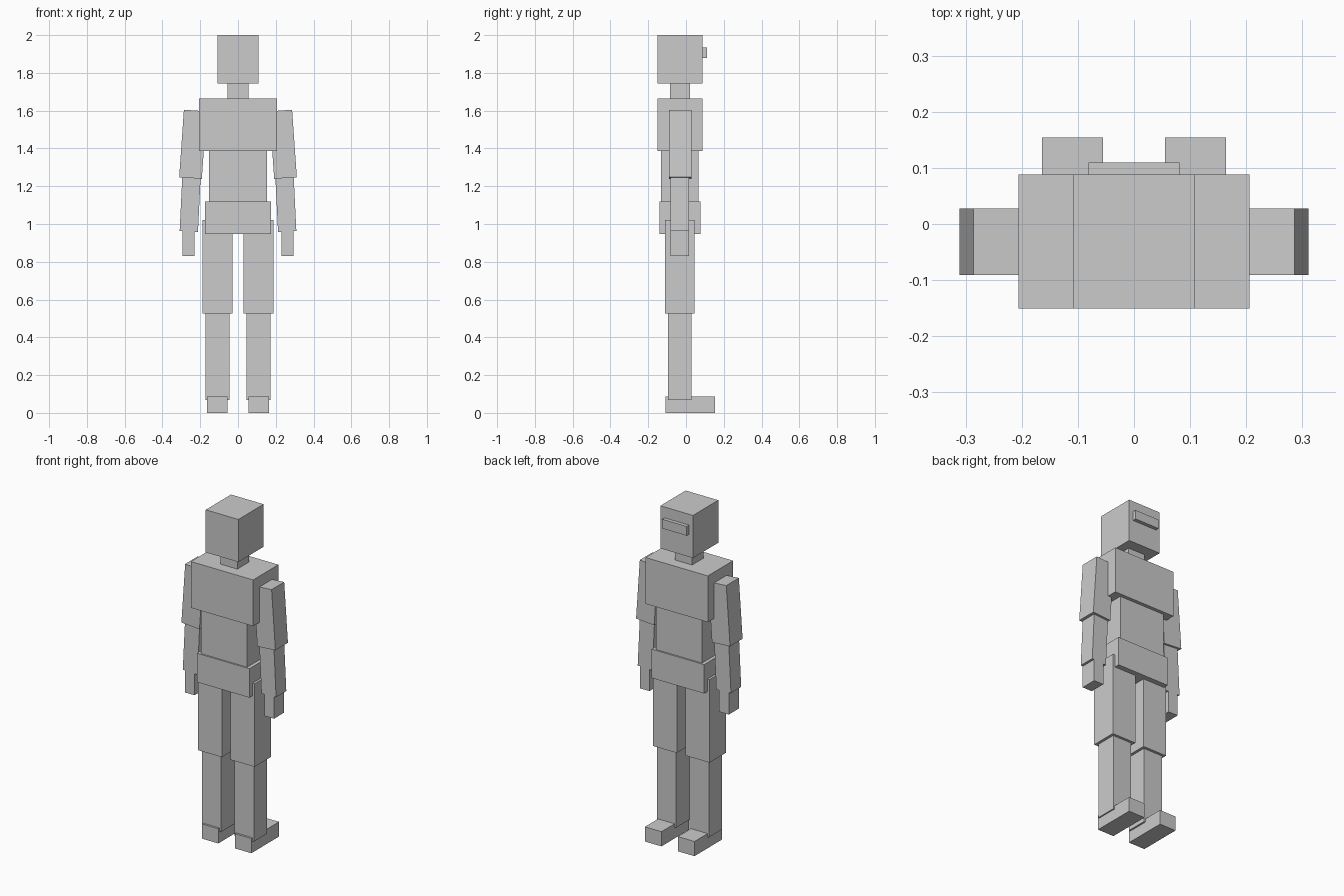
import bpy
import math

grey = bpy.data.materials.new("light grey")
grey.diffuse_color = (0.6, 0.6, 0.6, 1)


def box(name, x, y, z, tilt=0):
    """Box from (min, max) ranges, tilted in degrees about its own y axis."""
    ranges = (x, y, z)
    bpy.ops.mesh.primitive_cube_add(
        size=1,
        location=[(a + b) / 2 for a, b in ranges],
        rotation=(0, math.radians(tilt), 0))
    ob = bpy.context.object
    ob.name = name
    ob.scale = [b - a for a, b in ranges]
    ob.data.materials.append(grey)
    return ob


def pair(name, x, y, z, tilt=0):
    """The same box on both sides of the body."""
    box("right_" + name, x, y, z, tilt)
    box("left_" + name, (-x[1], -x[0]), y, z, -tilt)


# Head and torso
box("head", (-0.108, 0.108), (-0.151, 0.088), (1.745, 2.0))
box("visor", (-0.081, 0.081), (0.08, 0.11), (1.88, 1.935))
box("neck", (-0.056, 0.056), (-0.086, 0.022), (1.663, 1.745))
box("chest", (-0.206, 0.206), (-0.151, 0.088), (1.387, 1.664))
box("abdomen", (-0.153, 0.153), (-0.132, 0.067), (1.12, 1.387))
box("pelvis", (-0.174, 0.174), (-0.141, 0.077), (0.947, 1.12))

# Arms, angled slightly outward
pair("upper_arm", (0.179, 0.299), (-0.091, 0.028), (1.243, 1.601), -4)
pair("forearm", (0.2535 - 0.0485, 0.2535 + 0.0485), (-0.081, 0.016), (0.96, 1.245), -2.8)
pair("hand", (0.231, 0.295), (-0.081, 0.016), (0.83, 0.962))

# Legs
pair("thigh", (0.029, 0.188), (-0.112, 0.046), (0.525, 1.022))
pair("shin", (0.045, 0.172), (-0.096, 0.03), (0.067, 0.525))
pair("foot", (0.055, 0.164), (-0.108, 0.154), (0.0, 0.088))
